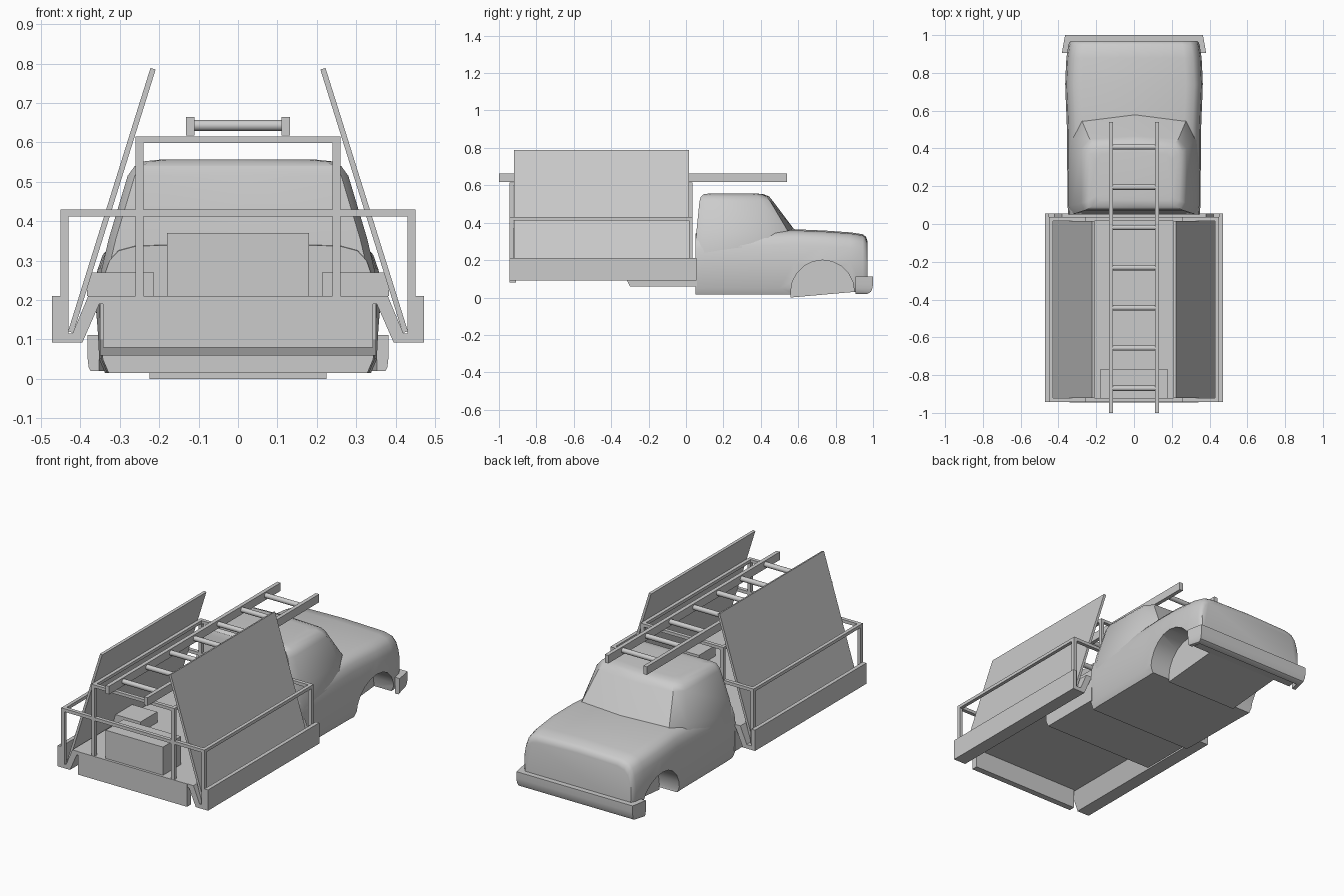
import bpy, bmesh, math

if "Cube" in bpy.data.objects:
    bpy.data.objects.remove(bpy.data.objects["Cube"])


def finish(name, bm, smooth=None):
    bmesh.ops.recalc_face_normals(bm, faces=bm.faces[:])
    me = bpy.data.meshes.new(name)
    bm.to_mesh(me)
    bm.free()
    ob = bpy.data.objects.new(name, me)
    bpy.context.collection.objects.link(ob)
    bpy.ops.object.select_all(action='DESELECT')
    bpy.context.view_layer.objects.active = ob
    ob.select_set(True)
    if smooth:
        bpy.ops.object.shade_smooth_by_angle(angle=math.radians(smooth))
    return ob


def loft(name, rings, smooth=None):
    """Skin a list of closed rings and cap both ends."""
    bm = bmesh.new()
    rows = [[bm.verts.new(p) for p in r] for r in rings]
    n = len(rows[0])
    for a, b in zip(rows, rows[1:]):
        for i in range(n):
            j = (i + 1) % n
            bm.faces.new((a[i], a[j], b[j], b[i]))
    bm.faces.new(rows[0])
    bm.faces.new(rows[-1])
    return finish(name, bm, smooth)


def mirrored(half):
    """Close a right-hand half outline that starts and ends on x = 0."""
    return half + [(-x, v) for x, v in reversed(half) if x > 0]


def along_y(name, outline, y0, y1):
    return loft(name, [[(x, y, z) for x, z in outline] for y in (y0, y1)])


def along_x(name, outline, x0, x1):
    return loft(name, [[(x, y, z) for y, z in outline] for x in (x0, x1)])


def box(name, x0, x1, y0, y1, z0, z1):
    return along_y(name, [(x0, z0), (x1, z0), (x1, z1), (x0, z1)], y0, y1)


def cylinder_x(name, x0, x1, y, z, r, n, smooth=None):
    ring = [(y + r * math.cos(2 * math.pi * i / n),
             z + r * math.sin(2 * math.pi * i / n)) for i in range(n)]
    return loft(name, [[(x, a, b) for a, b in ring] for x in (x0, x1)], smooth)


# Lower cab body and hood: (y, half width, top, bottom)
stations = [(0.05, .348, .34, .015), (0.10, .352, .35, .015), (0.50, .355, .36, .015),
            (0.58, .358, .362, .015), (0.74, .365, .355, .02), (0.88, .358, .345, .03),
            (0.945, .348, .335, .03), (0.962, .342, .322, .03), (0.97, .335, .30, .03)]
rings = []
for y, w, t, b in stations:
    half = [(0, b), (w - .02, b), (w - .005, b + .035), (w, .19), (w - .008, t - .08),
            (w - .022, t - .04), (w - .045, t - .015), (w - .09, t - .003), (0, t + .003)]
    rings.append([(x, y, z) for x, z in mirrored(half)])
body = loft("cab_body", rings)

# Wheel arch recesses
for s in (-1, 1):
    cut = cylinder_x("arch_cutter", s * .225, s * .5, .73, .03, .17, 20)
    cut.hide_render = True
    mod = body.modifiers.new("arch", 'BOOLEAN')
    mod.operation = 'DIFFERENCE'
    mod.solver = 'EXACT'
    mod.object = cut
    bpy.ops.object.select_all(action='DESELECT')
    bpy.context.view_layer.objects.active = body
    body.select_set(True)
    bpy.ops.object.modifier_apply(modifier="arch")
    bpy.data.objects.remove(cut)
bpy.ops.object.shade_smooth_by_angle(angle=math.radians(35))

# Belly between the arches
along_x("front_underbody", [(.56, 0), (.9, .03), (.9, .1), (.56, .1)], -.225, .225)

# Cab upper: horizontal outlines (x, y) stacked in z
levels = [
    (.20, [(0, .50), (.30, .49), (.342, .43), (.346, .10), (.335, .052)]),
    (.27, [(0, .53), (.30, .51), (.345, .43), (.348, .10), (.33, .052)]),
    (.355, [(0, .585), (.275, .545), (.322, .45), (.328, .10), (.31, .056)]),
    (.515, [(0, .465), (.235, .45), (.278, .40), (.280, .11), (.262, .072)]),
    (.54, [(0, .445), (.22, .432), (.258, .385), (.262, .115), (.245, .08)]),
    (.552, [(0, .415), (.20, .405), (.235, .37), (.238, .125), (.22, .095)]),
    (.556, [(0, .38), (.17, .37), (.20, .34), (.20, .15), (.18, .125)]),
]
loft("cab_roof", [[(x, y, z) for x, y in mirrored(h + [(0, h[-1][1])])]
                  for z, h in levels], 32)

# Wrap-around bumper
rings = []
for z, d in ((.02, .03), (.03, .012), (.05, .003), (.075, 0), (.112, 0)):
    half = [(0, 1 - d), (.365 - d / 3, 1 - d), (.382 - d / 4, .905),
            (.352, .905), (.34, .955), (0, .955)]
    rings.append([(x, y, z) for x, y in mirrored(half)])
loft("bumper", rings, 35)

# Flat bed with side troughs, tail board and subframe
half = [(0, .21), (.38, .21), (.42, .115), (.45, .115), (.45, .21), (.472, .21),
        (.472, .092), (.395, .092), (.352, .19), (0, .19)]
along_y("bed", mirrored(half), -.943, .055)
box("tail_board", -.342, .342, -.945, -.91, .08, .21)
along_x("subframe", [(-.32, .10), (-.30, .06), (.06, .06), (.06, .19), (-.32, .19)],
        -.35, .35)

# Cargo boxes
box("large_crate", -.18, .18, -.93, -.77, .21, .37)
for s in (-1, 1):
    box("small_crate", *sorted((s * .213, s * .383)), -.57, -.42, .21, .27)

# Rack: low outer frame and tall inner frame at both ends
for y0, y1 in ((-.943, -.922), (.015, .036)):
    for s in (-1, 1):
        box("outer_post", *sorted((s * .43, s * .45)), y0, y1, .115, .43)
        box("inner_post", *sorted((s * .24, s * .26)), y0, y1, .21, .615)
    box("low_crossbar", -.45, .45, y0, y1, .412, .43)
    box("high_crossbar", -.26, .26, y0, y1, .598, .615)
for s in (-1, 1):
    box("outer_rail", *sorted((s * .43, s * .45)), -.943, .036, .412, .43)
    box("inner_rail", *sorted((s * .24, s * .26)), -.943, .036, .598, .615)
    # Leaning sheets carried in the troughs
    along_y("leaning_sheet", [(s * .418, .116), (s * .431, .121),
                              (s * .222, .789), (s * .209, .785)], -.92, .015)
    # Ladder side rails
    box("ladder_rail", *sorted((s * .11, s * .132)), -1, .54, .618, .664)

# Ladder rungs
for i in range(7):
    cylinder_x("ladder_rung", -.115, .115, .408 - i * .213, .643, .014, 12, 40)
